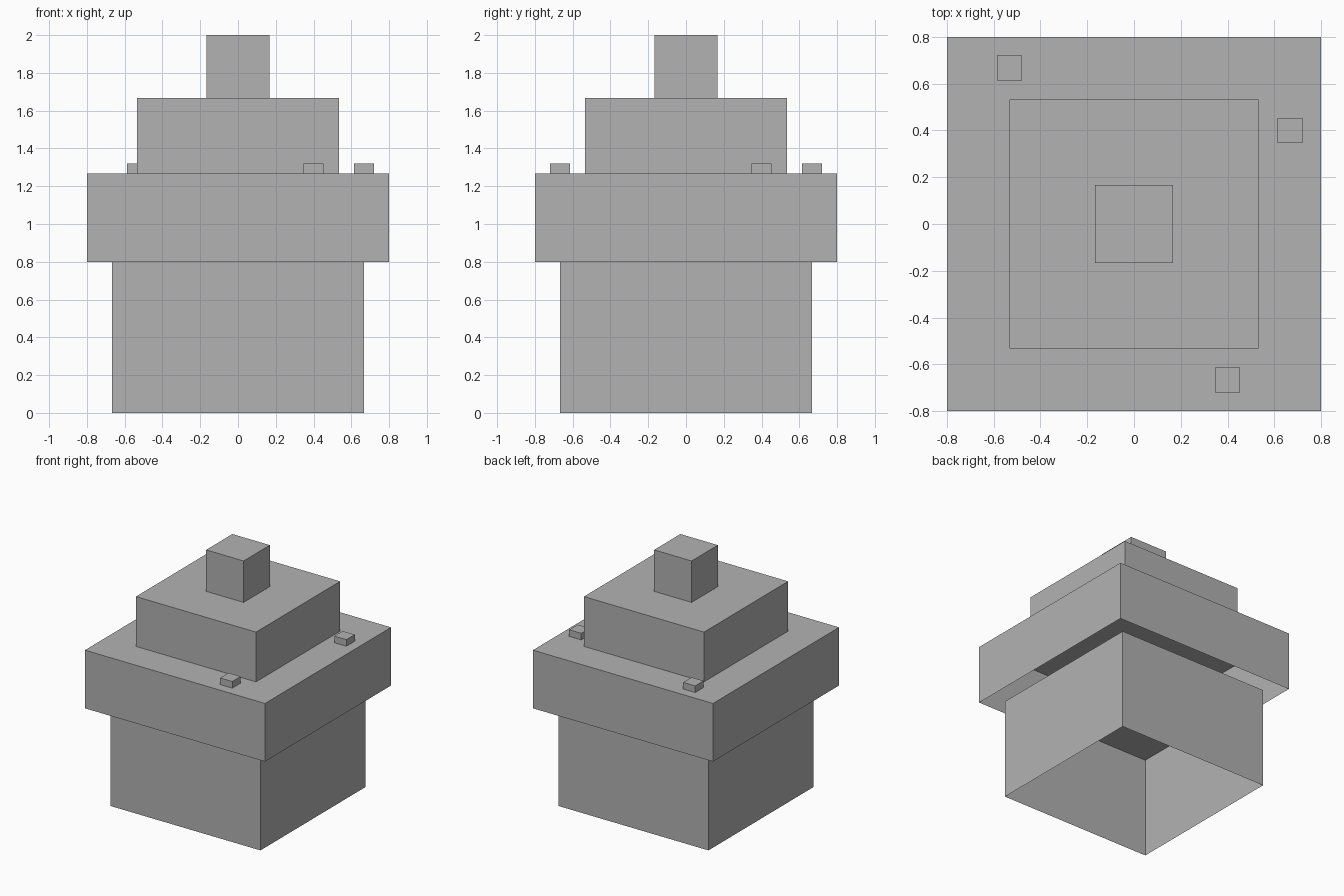
import bpy
import bmesh
from mathutils import Matrix, Vector

if "Cube" in bpy.data.objects:
    bpy.data.objects.remove(bpy.data.objects["Cube"])

grey = bpy.data.materials.new("plain grey")
grey.diffuse_color = (0.448, 0.448, 0.448, 1.0)
grey.use_nodes = True
grey.node_tree.nodes["Principled BSDF"].inputs["Base Color"].default_value = grey.diffuse_color


def open_box(name, x, y, z_low, z_high, width):
    """Square box shell with a lid and four walls, open underneath."""
    bm = bmesh.new()
    height = z_high - z_low
    matrix = (Matrix.Translation(Vector((x, y, z_low + height / 2)))
              @ Matrix.Diagonal((width, width, height, 1.0)))
    bmesh.ops.create_cube(bm, size=1.0, matrix=matrix)
    bm.normal_update()
    floor = [f for f in bm.faces if f.normal.z < -0.5]
    bmesh.ops.delete(bm, geom=floor, context='FACES')
    mesh = bpy.data.meshes.new(name)
    bm.to_mesh(mesh)
    bm.free()
    mesh.materials.append(grey)
    obj = bpy.data.objects.new(name, mesh)
    bpy.context.collection.objects.link(obj)
    return obj


# Stacked tiers, bottom to top: name, low z, high z, width
for name, low, high, width in (
        ("base", 0.0, 0.8, 1.333),
        ("wide_rim", 0.8, 1.267, 1.6),
        ("upper_tier", 1.267, 1.667, 1.067),
        ("top_knob", 1.667, 2.0, 0.333)):
    open_box(name, 0, 0, low, high, width)

# Small studs scattered on the rim
for i, (x, y) in enumerate(((-0.533, 0.667), (0.667, 0.4), (0.4, -0.667))):
    open_box(f"rim_stud_{i + 1}", x, y, 1.267, 1.32, 0.107)
